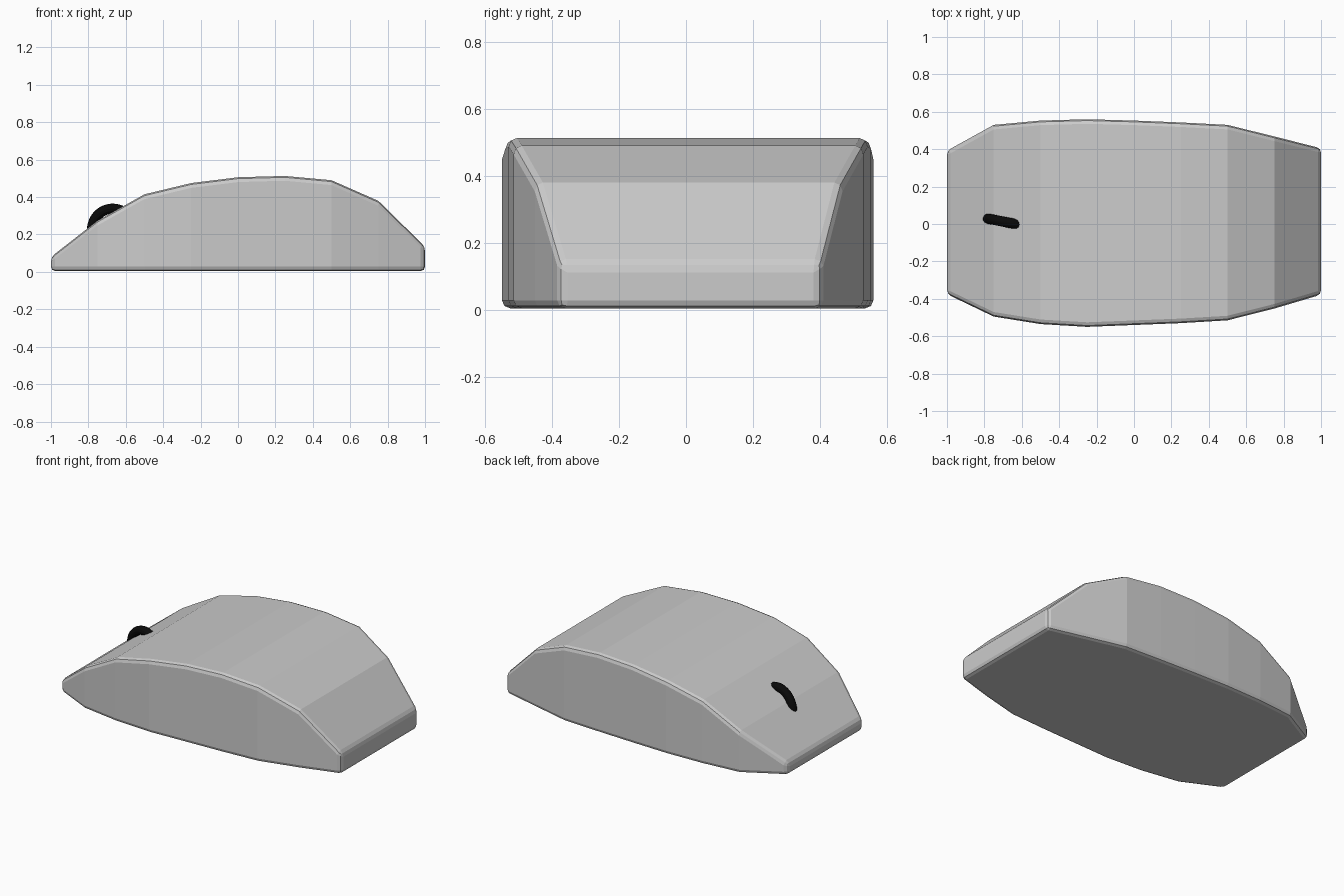
import bpy, bmesh
from math import radians

default = bpy.data.objects.get("Cube")
if default:
    bpy.data.objects.remove(default, do_unlink=True)


def material(name, rgb):
    mat = bpy.data.materials.new(name)
    mat.use_nodes = True
    colour = (*rgb, 1)
    mat.diffuse_color = colour
    mat.node_tree.nodes["Principled BSDF"].inputs["Base Color"].default_value = colour
    return mat


shell_grey = material("shell grey", (0.6, 0.6, 0.6))
rubber_black = material("rubber black", (0.003, 0.003, 0.003))

# Shell stations along x: height, rear edge y, front edge y
BASE = 0.004
stations = [
    (-1.0, 0.08, 0.392, -0.375), (-0.75, 0.275, 0.53, -0.495),
    (-0.5, 0.415, 0.553, -0.535), (-0.25, 0.475, 0.56, -0.55),
    (0.0, 0.506, 0.553, -0.54), (0.25, 0.513, 0.543, -0.53),
    (0.5, 0.49, 0.53, -0.515), (0.75, 0.38, 0.468, -0.452),
    (1.0, 0.135, 0.405, -0.378),
]
bm = bmesh.new()
rings = [[bm.verts.new(p) for p in ((x, front, BASE), (x, rear, BASE), (x, rear, top), (x, front, top))]
         for x, top, rear, front in stations]
for a, b in zip(rings, rings[1:]):
    for i in range(4):
        j = (i + 1) % 4
        bm.faces.new((a[i], a[j], b[j], b[i]))
bm.faces.new(rings[0])
bm.faces.new(rings[-1])
bmesh.ops.recalc_face_normals(bm, faces=bm.faces)
mesh = bpy.data.meshes.new("shell")
bm.to_mesh(mesh)
bm.free()
mesh.materials.append(shell_grey)
shell = bpy.data.objects.new("shell", mesh)
bpy.context.collection.objects.link(shell)

# Softened rim edges
bevel = shell.modifiers.new("rim", "BEVEL")
bevel.width = 0.024
bevel.segments = 2
bevel.limit_method = "ANGLE"
bevel.angle_limit = radians(35)

# Scroll wheel, slightly turned and partly sunk into the shell
bpy.ops.mesh.primitive_torus_add(
    major_segments=48, minor_segments=12, major_radius=0.113, minor_radius=0.027,
    location=(-0.67, 0.007, 0.225), rotation=(radians(90), 0, radians(-11)))
wheel = bpy.context.object
wheel.name = "scroll_wheel"
wheel.data.materials.append(rubber_black)
bpy.ops.object.shade_smooth_by_angle()
